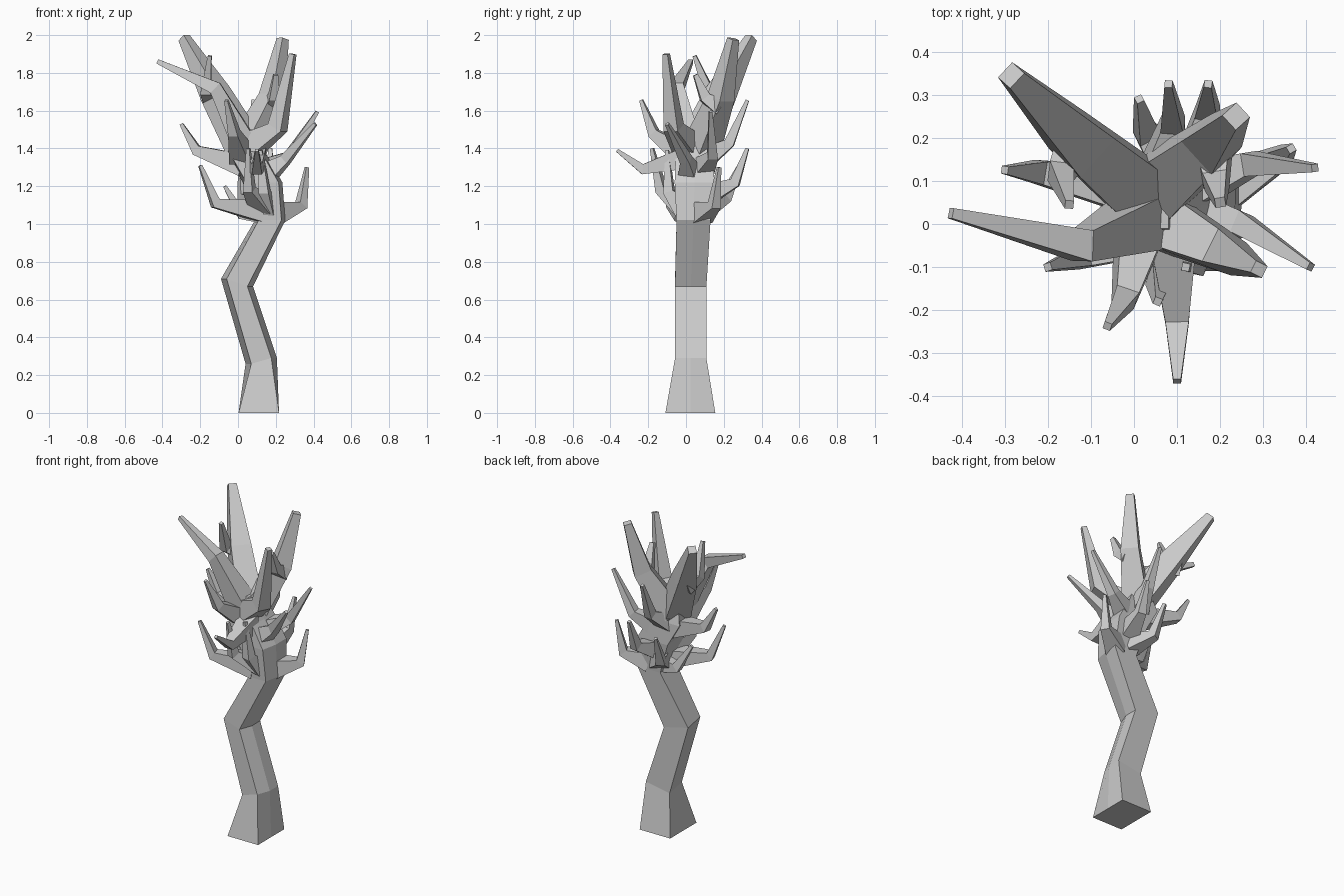
import bpy, bmesh
from mathutils import Vector


def skin(name, rings):
    # Bridge successive rings and cap both ends
    bm = bmesh.new()
    loops = [[bm.verts.new(p) for p in r] for r in rings]
    n = len(rings[0])
    for a, b in zip(loops, loops[1:]):
        for i in range(n):
            j = (i + 1) % n
            bm.faces.new((a[i], a[j], b[j], b[i]))
    bm.faces.new(loops[0][::-1])
    bm.faces.new(loops[-1])
    bmesh.ops.recalc_face_normals(bm, faces=bm.faces)
    me = bpy.data.meshes.new(name)
    bm.to_mesh(me)
    bm.free()
    ob = bpy.data.objects.new(name, me)
    bpy.context.collection.objects.link(ob)


def branch(name, pts, radii):
    # Tapered four-sided limb with flat tip; radii are half widths
    pts = [Vector(p) for p in pts]
    flat = pts[-1] - pts[0]
    side = Vector((-flat.y, flat.x, 0)).normalized()
    rings = []
    for i, (p, r) in enumerate(zip(pts, radii)):
        d = (pts[min(i + 1, len(pts) - 1)] - pts[max(i - 1, 0)]).normalized()
        s = (side - d * side.dot(d)).normalized()
        u = d.cross(s)
        rings.append([p + s * a * r + u * b * r
                      for a, b in ((-1, -1), (1, -1), (1, 1), (-1, 1))])
    skin(name, rings)


# Crooked five-sided trunk: x, y, z, half x, half y, tilt, front corner inset
section = ((-1, -1), (1, -1), (1, 0), (1, 1), (-1, 1))
trunk = [(.11, .023, 0, .107, .132, 0, 0),
         (.123, .025, .275, .083, .083, .015, .03),
         (-.005, .025, .69, .085, .083, -.02, .03),
         (.17, .04, 1.02, .080, .09, 0, .02),
         (.13, .045, 1.22, .105, .105, 0, .02),
         (.05, .045, 1.36, .105, .10, 0, .02),
         (.03, .05, 1.50, .05, .06, 0, 0)]
skin("trunk", [[(x + sx * (hx - (inset if sy < 0 else 0)), y + sy * hy, z + sx * t)
                for sx, sy in section]
               for x, y, z, hx, hy, t, inset in trunk])

# Heavy top limbs
branch("limb_back_left", [(.03, .06, 1.42), (-.12, .185, 1.69), (-.285, .345, 1.985)], (.075, .06, .024))
branch("limb_back_right", [(.05, .08, 1.40), (.18, .185, 1.67), (.237, .25, 1.98)], (.075, .052, .023))
branch("limb_left", [(.03, .01, 1.43), (-.12, -.05, 1.72), (-.425, .025, 1.86)], (.065, .036, .012))
branch("limb_right", [(.04, .02, 1.40), (.21, -.065, 1.51), (.29, -.105, 1.9)], (.07, .042, .015))

# Twigs growing on the top limbs
branch("twig_left", [(-.13, .20, 1.66), (-.17, .12, 1.70), (-.15, .045, 1.89)], (.045, .028, .01))
branch("twig_right", [(.18, .18, 1.62), (.19, .10, 1.67), (.2, .05, 1.79)], (.045, .028, .012))

# Curved side branches around the crown: root, elbow, tip
sides = [
    ((.09, .0, 1.35), (.10, -.23, 1.29), (.10, -.365, 1.39)),
    ((.02, .0, 1.36), (-.02, -.17, 1.48), (-.062, -.237, 1.655)),
    ((.06, .09, 1.34), (.09, .23, 1.43), (.08, .325, 1.655)),
    ((.14, .10, 1.15), (.17, .26, 1.22), (.172, .325, 1.40)),
    ((.12, .09, 1.09), (.03, .21, 1.14), (.012, .29, 1.32)),
    ((.11, .08, 1.28), (.27, .14, 1.36), (.42, .13, 1.595)),
    ((.13, .02, 1.25), (.25, .0, 1.34), (.41, -.10, 1.53)),
    ((.20, .08, 1.06), (.335, .15, 1.10), (.365, .175, 1.30)),
    ((.03, .07, 1.31), (-.22, .12, 1.39), (-.30, .125, 1.53)),
    ((.12, .0, 1.07), (-.12, -.075, 1.11), (-.20, -.10, 1.31)),
    ((.13, -.01, 1.10), (.06, -.13, 1.18), (.055, -.18, 1.40)),
    ((.14, -.01, 1.09), (.14, -.09, 1.17), (.12, -.10, 1.39)),
    ((.13, .05, 1.06), (.02, .06, 1.05), (-.07, .04, 1.20)),
]
for n, pts in enumerate(sides, 1):
    branch(f"side_branch_{n}", pts, (.058, .027, .009))
